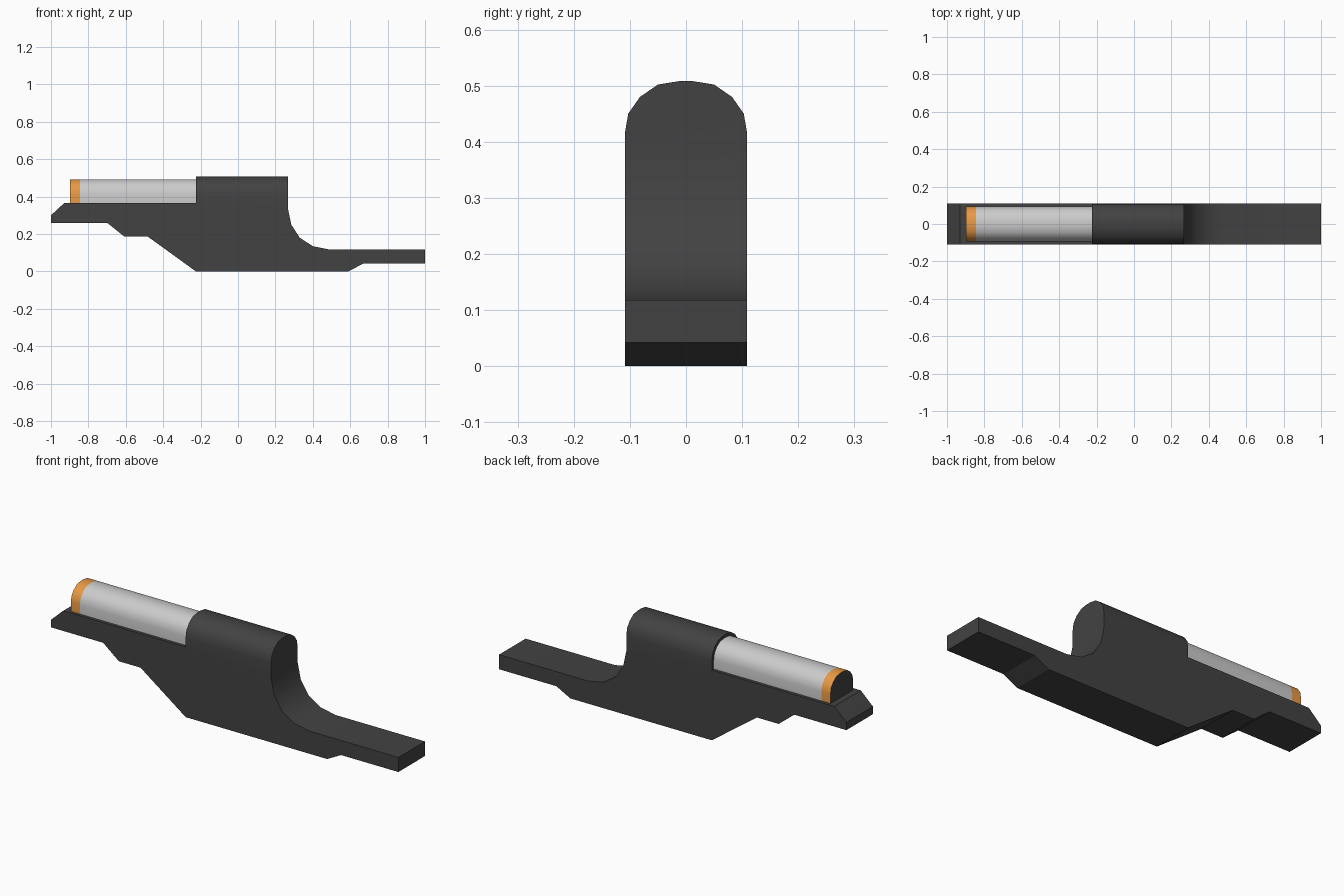
import bpy, bmesh, math

if "Cube" in bpy.data.objects:
    bpy.data.objects.remove(bpy.data.objects["Cube"])


def material(name, rgb):
    m = bpy.data.materials.new(name)
    m.diffuse_color = (*rgb, 1)
    m.use_nodes = True
    m.node_tree.nodes["Principled BSDF"].inputs["Base Color"].default_value = m.diffuse_color
    return m


def prism(name, section, axis, a, b, cap_a=True, cap_b=True, floor=True):
    """Extrude a closed 2D section along x or y, from a to b."""
    bm = bmesh.new()
    place = (lambda t, p: (t, p[0], p[1])) if axis == 'x' else (lambda t, p: (p[0], t, p[1]))
    ra, rb = ([bm.verts.new(place(t, p)) for p in section] for t in (a, b))
    n = len(section)
    for i in range(n if floor else n - 1):
        j = (i + 1) % n
        bm.faces.new((ra[i], ra[j], rb[j], rb[i]))
    end = None
    if cap_a:
        end = bm.faces.new(ra[::-1])
    if cap_b:
        bm.faces.new(rb)
    bmesh.ops.recalc_face_normals(bm, faces=bm.faces)
    if end:
        end.material_index = 1
    me = bpy.data.meshes.new(name)
    bm.to_mesh(me)
    bm.free()
    ob = bpy.data.objects.new(name, me)
    bpy.context.collection.objects.link(ob)
    return ob


def arch(base, s=1.0):
    """Round-topped section, scaled about z = 0.40; starts and ends at the base."""
    half = [(0.109, 0.415), (0.103, 0.45), (0.082, 0.48), (0.05, 0.502), (0.013, 0.508)]
    half = [(y * s, 0.40 + (z - 0.40) * s) for y, z in half]
    right = [(half[0][0], base)] + half
    return right + [(-y, z) for y, z in reversed(right)]


def smooth(ob):
    bpy.ops.object.select_all(action='DESELECT')
    ob.select_set(True)
    bpy.context.view_layer.objects.active = ob
    bpy.ops.object.shade_smooth_by_angle(angle=math.radians(27))


dark = material("dark", (0.055, 0.055, 0.055))
orange = material("orange", (0.8, 0.32, 0.06))

# Body: side profile trimmed by the round-topped cross-section
profile = [(-1, 0.26), (-0.70, 0.26), (-0.61, 0.188), (-0.485, 0.188), (-0.225, 0),
           (0.59, 0), (0.67, 0.042), (1, 0.042), (1, 0.118), (0.485, 0.118),
           (0.40, 0.135), (0.33, 0.18), (0.285, 0.25), (0.267, 0.335),
           (0.267, 0.55), (-0.225, 0.55), (-0.225, 0.365), (-0.93, 0.365), (-1, 0.30)]
body = prism("body", profile, 'y', -0.2, 0.2)
trim = prism("body_trim", arch(-0.1), 'x', -1.2, 1.2)
for p in list(body.data.polygons) + list(trim.data.polygons):
    p.material_index = 0
body.data.materials.append(dark)
trim.data.materials.append(dark)
mod = body.modifiers.new("trim", 'BOOLEAN')
mod.operation = 'INTERSECT'
mod.solver = 'EXACT'
mod.object = trim
bpy.context.view_layer.objects.active = body
bpy.ops.object.modifier_apply(modifier="trim")
bpy.data.objects.remove(trim)
smooth(body)

# Barrel and its coloured tip with a dark end face
section = arch(0.365, 0.855)
barrel = prism("barrel", section, 'x', -0.845, -0.225, False, False, False)
tip = prism("barrel_tip", section, 'x', -0.897, -0.845, True, False, False)
tip.data.materials.append(orange)
tip.data.materials.append(dark)
for ob in (barrel, tip):
    smooth(ob)
